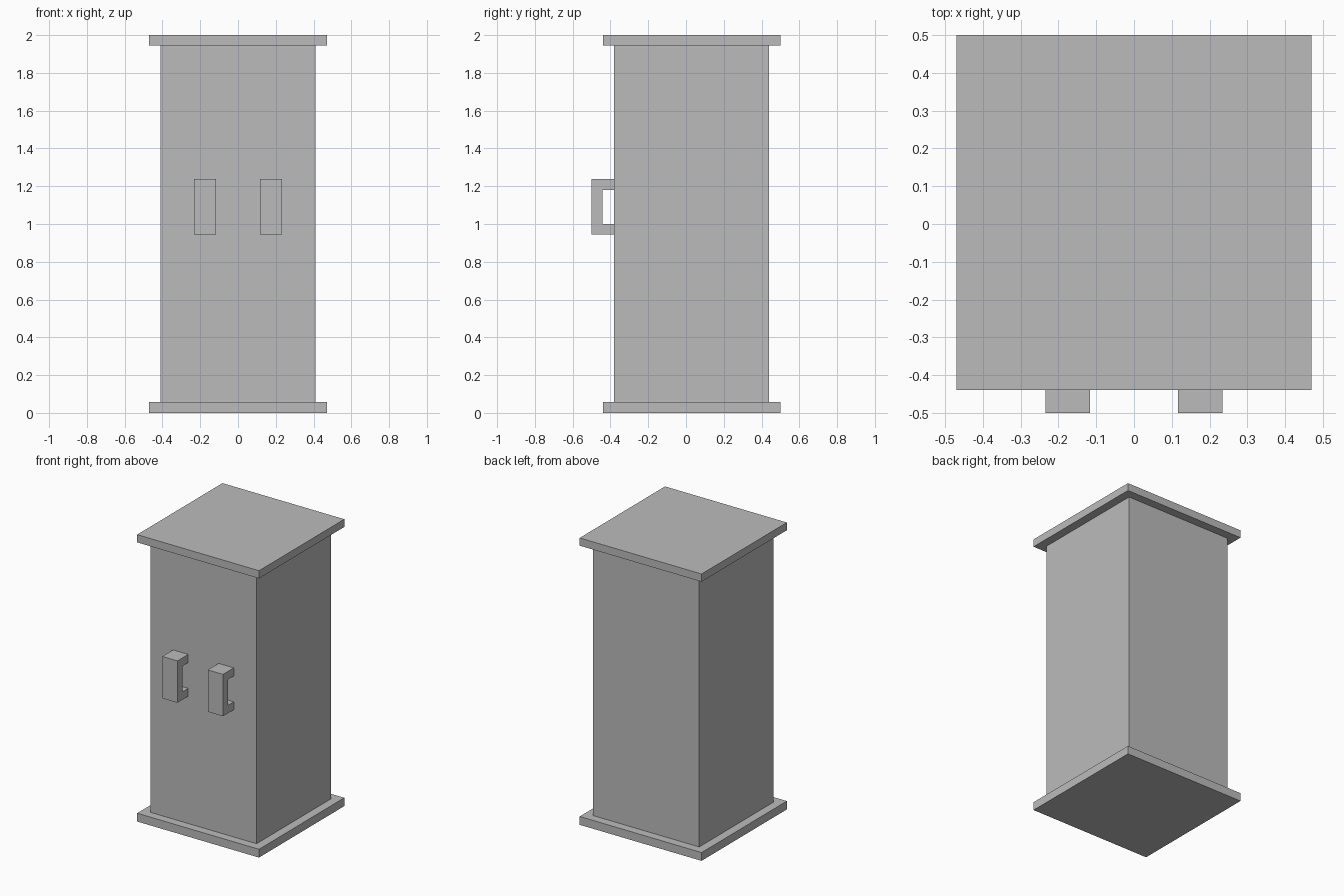
import bpy
import bmesh

cube = bpy.data.objects.get("Cube")
if cube:
    bpy.data.objects.remove(cube, do_unlink=True)

GREY = (0.5, 0.5, 0.5, 1.0)
grey = bpy.data.materials.new("plain_grey")
grey.use_nodes = True
grey.diffuse_color = GREY
grey.node_tree.nodes["Principled BSDF"].inputs["Base Color"].default_value = GREY


def add_object(name, bm):
    bmesh.ops.recalc_face_normals(bm, faces=bm.faces[:])
    mesh = bpy.data.meshes.new(name)
    bm.to_mesh(mesh)
    bm.free()
    mesh.materials.append(grey)
    obj = bpy.data.objects.new(name, mesh)
    bpy.context.scene.collection.objects.link(obj)
    return obj


def box(name, half_x, y0, y1, z0, z1):
    """Box centred on x, spanning the given y and z ranges."""
    bm = bmesh.new()
    bmesh.ops.create_cube(bm, size=1)
    for v in bm.verts:
        v.co.x *= 2 * half_x
        v.co.y = y1 if v.co.y > 0 else y0
        v.co.z = z1 if v.co.z > 0 else z0
    return add_object(name, bm)


def handle(name, x0, x1):
    """C-shaped side profile extruded across x."""
    front, inner, door = -0.5, -0.442, -0.381
    low, arm_low, arm_high, high = 0.945, 1.0, 1.18, 1.237
    profile = [(door, low), (front, low), (front, high), (door, high),
               (door, arm_high), (inner, arm_high), (inner, arm_low), (door, arm_low)]
    bm = bmesh.new()
    face = bm.faces.new([bm.verts.new((x0, y, z)) for y, z in profile])
    side = bmesh.ops.extrude_face_region(bm, geom=[face])["geom"]
    moved = [g for g in side if isinstance(g, bmesh.types.BMVert)]
    bmesh.ops.translate(bm, verts=moved, vec=(x1 - x0, 0, 0))
    return add_object(name, bm)


# Cabinet body between two overhanging plates
box("base_plate", 0.47, -0.44, 0.5, 0, 0.058)
box("cabinet_body", 0.41, -0.381, 0.44, 0.058, 1.946)
box("top_plate", 0.47, -0.44, 0.5, 1.946, 2)

# Pair of door handles
handle("left_handle", 0.117, 0.234)
handle("right_handle", -0.234, -0.117)
